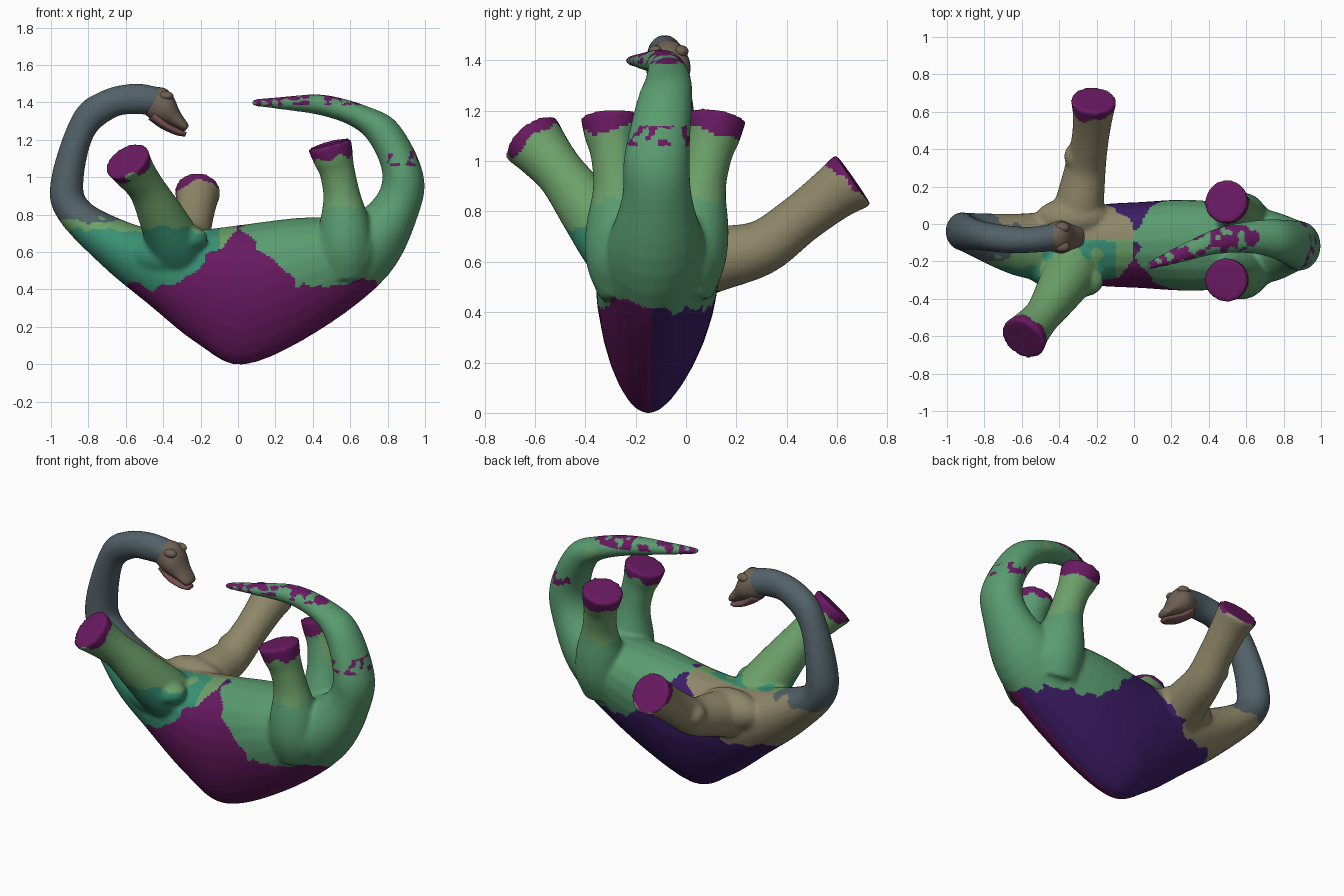
import bpy, bmesh, math
from mathutils import Vector, noise

if "Cube" in bpy.data.objects:
    bpy.data.objects.remove(bpy.data.objects["Cube"])


def spline(rows, steps=5):
    """Catmull-Rom interpolation through rows of numbers."""
    out = []
    for i in range(len(rows) - 1):
        a, b, c, d = (rows[max(0, min(len(rows) - 1, i + k))] for k in (-1, 0, 1, 2))
        for s in range(steps):
            t = s / steps
            out.append([0.5 * (2 * q + (r - p) * t + (2 * p - 5 * q + 4 * r - w) * t * t
                               + (3 * q - p - 3 * r + w) * t ** 3)
                        for p, q, r, w in zip(a, b, c, d)])
    return out + [list(rows[-1])]


def skin(bm, rings):
    """Closed tube through a list of rings of points."""
    loops = [[bm.verts.new(p) for p in ring] for ring in rings]
    n = len(loops[0])
    for a, b in zip(loops, loops[1:]):
        for i in range(n):
            j = (i + 1) % n
            bm.faces.new((a[i], a[j], b[j], b[i]))
    bm.faces.new(loops[0])
    bm.faces.new(loops[-1])


def profile_loft(bm, rows, n=24):
    """Rows: outer x, z, inner x, z, centre y, half width."""
    rings = []
    for ox, oz, ix, iz, y, w in spline(rows):
        c = Vector(((ox + ix) / 2, y, (oz + iz) / 2))
        u = Vector(((ox - ix) / 2, 0, (oz - iz) / 2))
        k = min(0.30, max(0, 1.3 * (u.length - 0.12)))   # deep sections taper to the spine
        rings.append([c + u * math.cos(t)
                      + Vector((0, w * math.sin(t) * (1 - k * math.cos(t)) - .1 * k * math.cos(t), 0))
                      for t in (2 * math.pi * i / n for i in range(n))])
    skin(bm, rings)


def limb(bm, rows, n=20):
    """Rows: x, y, z, radius along the limb."""
    pts = spline(rows)
    rings = []
    for i, (x, y, z, r) in enumerate(pts):
        d = Vector(pts[min(i + 1, len(pts) - 1)][:3]) - Vector(pts[max(i - 1, 0)][:3])
        u = d.cross(Vector((0.9, -0.2, 0))).normalized()
        v = d.cross(u).normalized()
        rings.append([Vector((x, y, z)) + r * (u * math.cos(t) + v * math.sin(t))
                      for t in (2 * math.pi * k / n for k in range(n))])
    skin(bm, rings)


def blob(bm, centre, scale):
    new = bmesh.ops.create_icosphere(bm, subdivisions=3, radius=1)["verts"]
    for v in new:
        v.co = Vector(c + s * q for c, s, q in zip(centre, scale, v.co))


def make(name, bm):
    bmesh.ops.recalc_face_normals(bm, faces=bm.faces)
    mesh = bpy.data.meshes.new(name)
    bm.to_mesh(mesh)
    bm.free()
    ob = bpy.data.objects.new(name, mesh)
    bpy.context.collection.objects.link(ob)
    return ob


def material(name, rgb):
    m = bpy.data.materials.new(name)
    m.diffuse_color = (*rgb, 1)
    m.use_nodes = True
    m.node_tree.nodes["Principled BSDF"].inputs["Base Color"].default_value = m.diffuse_color
    return m


# Neck, trunk and tail as one continuous profile
TORSO = [
    (-.40, 1.475, -.46, 1.33, -.07, .075), (-.55, 1.50, -.56, 1.335, -.085, .07),
    (-.73, 1.46, -.65, 1.32, -.08, .075), (-.88, 1.34, -.77, 1.22, -.06, .08),
    (-1.0, .99, -.825, .99, -.04, .10), (-.965, .78, -.79, .86, -.05, .11),
    (-.72, .52, -.55, .745, -.11, .165), (-.48, .32, -.37, .71, -.12, .19),
    (-.22, .11, -.18, .72, -.12, .21), (.03, -.005, .02, .745, -.12, .22),
    (.42, .17, .30, .78, -.12, .235), (.80, .47, .60, .80, -.12, .20),
    (.965, .80, .74, .90, -.115, .14), (.99, 1.02, .77, 1.03, -.115, .13),
    (.86, 1.28, .70, 1.19, -.085, .11), (.70, 1.375, .60, 1.275, -.07, .09),
    (.46, 1.44, .44, 1.33, -.09, .07), (.25, 1.43, .24, 1.36, -.16, .048),
    (.075, 1.415, .075, 1.38, -.225, .022)]
bm = bmesh.new()
profile_loft(bm, TORSO)

# Front legs with shoulders and elbows
limb(bm, [(-.31, -.16, .55, .15), (-.35, -.27, .66, .145), (-.42, -.39, .81, .12),
          (-.49, -.49, .94, .10), (-.555, -.565, 1.03, .112), (-.595, -.615, 1.09, .13)])
blob(bm, (-.38, -.22, .59), (.22, .13, .13))
blob(bm, (-.27, -.30, .67), (.11, .09, .07))
limb(bm, [(-.32, 0, .58, .14), (-.29, .12, .61, .13), (-.26, .30, .655, .11),
          (-.235, .45, .765, .10), (-.22, .58, .865, .108), (-.215, .665, .925, .125)])
blob(bm, (-.33, .03, .62), (.20, .11, .12))
blob(bm, (-.30, .36, .70), (.075, .08, .07))

# Hind legs, mirrored about the trunk, each with its own lean and lift
HIND = [(.57, .09, .50, .14), (.575, .135, .62, .145), (.57, .142, .75, .135),
        (.555, .15, .90, .10), (.53, .165, 1.03, .095), (.51, .175, 1.10, .108), (.49, .18, 1.175, .12)]
for side, lean in ((-1, 0), (1, .11)):
    limb(bm, [(x, -.12 + side * (y + lean * max(0, z - .62)), z, r) for x, y, z, r in HIND])
    blob(bm, (.57, -.12 + side * .135, .62), (.17, .13, .19))

# Fuse into one smooth skin
body = make("body_with_legs_and_tail", bm)
rm = body.modifiers.new("fuse", "REMESH")
rm.mode, rm.voxel_size = "VOXEL", .013
sm = body.modifiers.new("soften", "SMOOTH")
sm.factor, sm.iterations = .5, 6
skin_mesh = bpy.data.meshes.new_from_object(body.evaluated_get(bpy.context.evaluated_depsgraph_get()))
body.modifiers.clear()
body.data = skin_mesh
low = min(v.co.z for v in skin_mesh.vertices)
for v in skin_mesh.vertices:
    v.co.z -= low

# Painted colour zones
ZONES = [("green", (.10, .33, .16)), ("purple", (.14, .01, .12)), ("indigo", (.045, .012, .13)),
         ("blue_grey", (.085, .122, .14)), ("teal", (.04, .28, .17)), ("tan", (.27, .24, .14)),
         ("leg_green", (.15, .35, .14))]
for name, rgb in ZONES:
    skin_mesh.materials.append(material(name, rgb))
FEET = [Vector(p) for p in ((-.61, -.63, 1.12), (-.215, .69, .97), (.49, -.30, 1.20), (.49, .12, 1.20))]


def zone(p):
    j = noise.noise(p * 12) * .05
    x, y, z = p
    if min((p - f).length for f in FEET) + j * .5 < .145:
        return 1
    if x > .8 and abs(z - 1.1) < .04 and noise.noise(p * 25) > .05:
        return 1
    if z > 1.385 and 0 < x < .75 and noise.noise(p * 22) > -.02:
        return 1
    if (x < -.5 and z > .76 + j and y > -.2) or (x < 0 and z > 1.25):
        return 3
    if z + j < .42 + max(0, .32 - abs(x)) and x > -.68 and y < .13:
        return 1 if y < -.14 else 2
    if x < -.02 + j and y > -.09:
        return 5
    if x < -.1 and z < .72 + j:
        return 4
    return 6 if x < 0 or (abs(y + .12) > .13 and z > .85 + j and x < .68) else 0


for f in skin_mesh.polygons:
    f.material_index = zone(f.center)
    f.use_smooth = True

# Head with low brows, and a separate lower jaw
bm = bmesh.new()
profile_loft(bm, [(-.47, 1.485, -.50, 1.34, -.075, .06), (-.39, 1.475, -.47, 1.315, -.07, .08),
                  (-.345, 1.43, -.42, 1.295, -.07, .088), (-.31, 1.35, -.36, 1.275, -.07, .068),
                  (-.27, 1.29, -.30, 1.25, -.07, .05), (-.265, 1.27, -.28, 1.25, -.07, .03)])
for s in (-1, 1):
    blob(bm, (-.385, -.07 + s * .05, 1.435), (.04, .03, .025))
head = make("head", bm)
bm = bmesh.new()
profile_loft(bm, [(-.42, 1.36, -.48, 1.31, -.07, .065), (-.38, 1.30, -.41, 1.26, -.07, .07),
                  (-.31, 1.258, -.33, 1.225, -.07, .052), (-.275, 1.24, -.282, 1.218, -.07, .03)])
jaw = make("lower_jaw", bm)
for ob, rgb in ((head, (.16, .12, .09)), (jaw, (.18, .08, .085))):
    ob.data.materials.append(material(ob.name + "_skin", rgb))
    for f in ob.data.polygons:
        f.use_smooth = True
